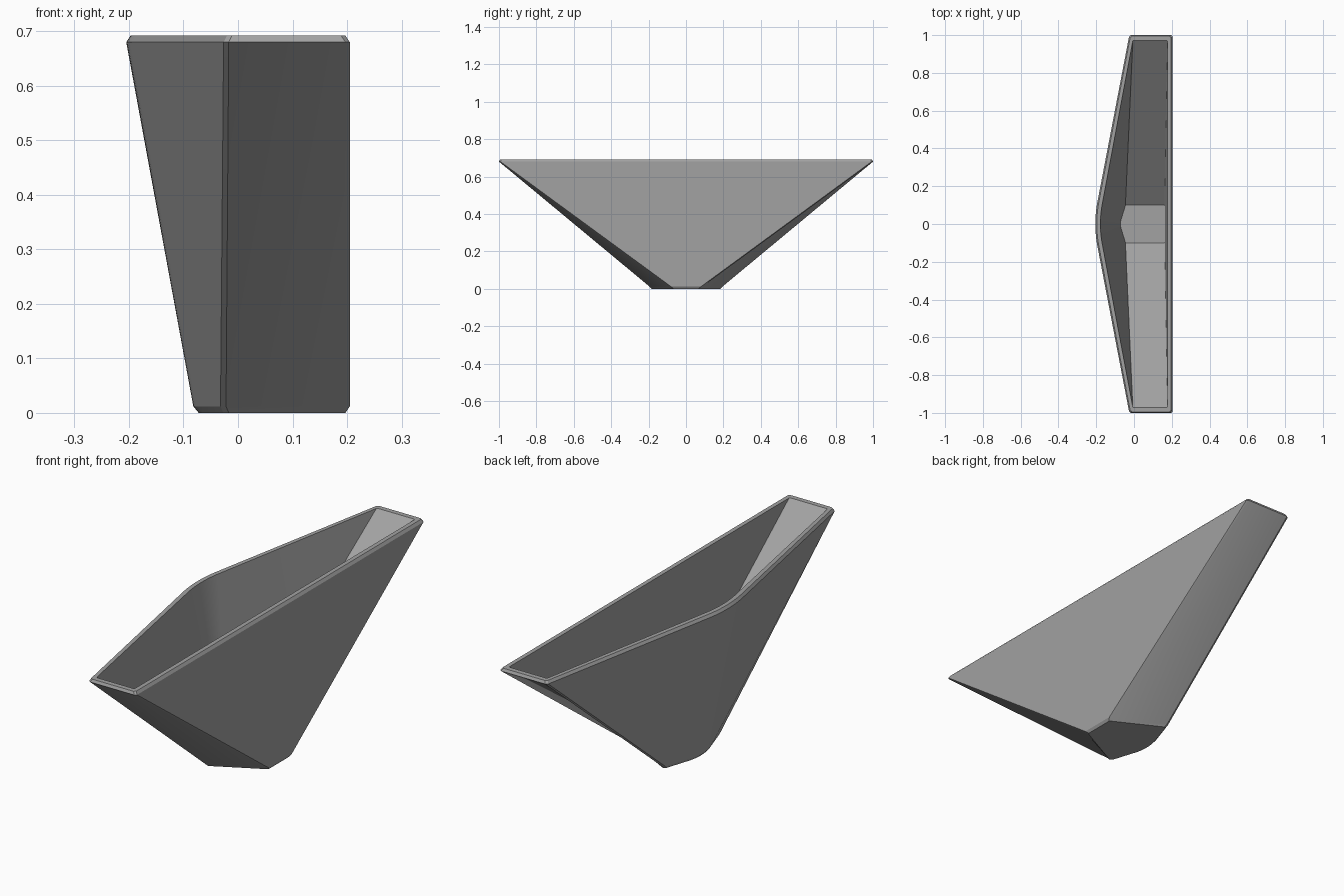
import bpy
import bmesh
import math

cube = bpy.data.objects.get("Cube")
if cube:
    bpy.data.objects.remove(cube)

grey = bpy.data.materials.new("mid grey")
grey.use_nodes = True
colour = (0.36, 0.36, 0.36, 1)
grey.diffuse_color = colour
grey.node_tree.nodes["Principled BSDF"].inputs["Base Color"].default_value = colour


def outline(z, back, back_end, front, front_end, apex, bend, cut):
    """Closed outline: flat back, chamfered ends, rounded bend in front."""
    slope = (front - apex) / front_end
    tip = apex - slope * bend / 2
    half = [(back, back_end - cut), (back - cut, back_end),
            (front + cut, front_end), (front - slope * cut, front_end - cut)]
    # Rounded half of the bend, from its start to the centre line
    steps = 5
    for i in range(steps):
        y = bend * (1 - i / steps)
        half.append((tip + slope * (y * y + bend * bend) / (2 * bend), y))
    half_mirror = [(x, -y) for x, y in reversed(half)]
    return [(x, y, z) for x, y in half + [(apex, 0)] + half_mirror]


# Rings from the underside, up the outside, over the rim and down the inside
rings = [
    outline(0.0, 0.197, 0.075, -0.025, 0.183, -0.072, 0.06, 0.008),
    outline(0.012, 0.205, 0.088, -0.030, 0.195, -0.082, 0.06, 0.008),
    outline(0.68, 0.205, 1.0, -0.025, 1.0, -0.205, 0.11, 0.008),
    outline(0.692, 0.197, 0.994, -0.019, 0.994, -0.197, 0.11, 0.008),
    outline(0.692, 0.178, 0.972, -0.006, 0.972, -0.178, 0.10, 0.004),
    outline(0.025, 0.163, 0.10, -0.045, 0.10, -0.072, 0.02, 0.002),
]

bm = bmesh.new()
loops = [[bm.verts.new(p) for p in ring] for ring in rings]
for low, high in zip(loops, loops[1:]):
    count = len(low)
    for i in range(count):
        j = (i + 1) % count
        bm.faces.new((low[i], low[j], high[j], high[i]))
bm.faces.new(list(reversed(loops[0])))
bm.faces.new(loops[-1])
bmesh.ops.recalc_face_normals(bm, faces=bm.faces)

mesh = bpy.data.meshes.new("trough_shell")
bm.to_mesh(mesh)
bm.free()
mesh.materials.append(grey)
shell = bpy.data.objects.new("trough_shell", mesh)
bpy.context.collection.objects.link(shell)

bpy.ops.object.select_all(action="DESELECT")
shell.select_set(True)
bpy.context.view_layer.objects.active = shell
bpy.ops.object.shade_smooth_by_angle(angle=math.radians(25))
